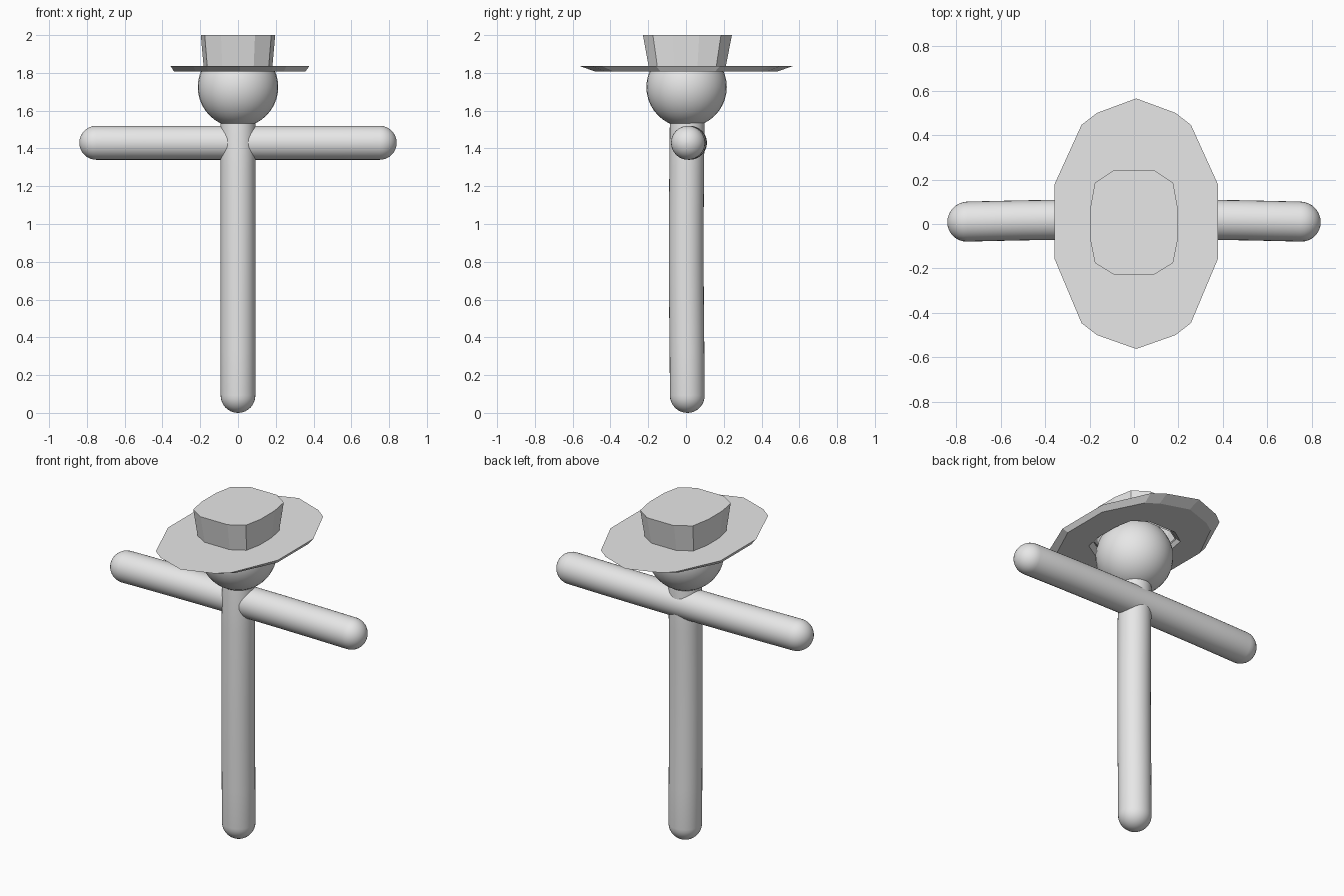
import bpy, bmesh, math

cube = bpy.data.objects.get("Cube")
if cube:
    bpy.data.objects.remove(cube)

grey = bpy.data.materials.new("light grey")
grey.use_nodes = True
grey.diffuse_color = (0.8, 0.8, 0.8, 1)
grey.node_tree.nodes["Principled BSDF"].inputs["Base Color"].default_value = (0.8, 0.8, 0.8, 1)


def finish(name, bm, smooth):
    bmesh.ops.recalc_face_normals(bm, faces=bm.faces)
    for f in bm.faces:
        f.smooth = smooth
    mesh = bpy.data.meshes.new(name)
    bm.to_mesh(mesh)
    bm.free()
    mesh.materials.append(grey)
    ob = bpy.data.objects.new(name, mesh)
    bpy.context.collection.objects.link(ob)
    return ob


def add_ring(bm, points):
    return [bm.verts.new(p) for p in points]


def bridge(bm, a, b):
    n = len(a)
    for i in range(n):
        j = (i + 1) % n
        bm.faces.new((a[i], a[j], b[j], b[i]))


def capsule(name, start, end, radius, place, sides=32, steps=8, spans=6):
    """Round-ended rod; place(t, u, v) maps length and cross-section to x, y, z."""
    stations = []
    for k in range(steps + 1):
        a = math.pi / 2 * (k + 0.15) / (steps + 0.15)
        stations.append((radius - radius * math.cos(a), radius * math.sin(a)))
    length = end - start
    body = [(radius + (length - 2 * radius) * k / spans, radius) for k in range(1, spans)]
    stations += body + [(length - t, r) for t, r in reversed(stations)]
    bm = bmesh.new()
    rings = []
    for t, r in stations:
        angles = [2 * math.pi * i / sides for i in range(sides)]
        rings.append(add_ring(bm, [place(start + t, r * math.cos(a), r * math.sin(a)) for a in angles]))
    for a, b in zip(rings, rings[1:]):
        bridge(bm, a, b)
    bm.faces.new(rings[0])
    bm.faces.new(rings[-1])
    return finish(name, bm, True)


# Post and crossbar, each very slightly bowed
capsule("body_post", 0.0, 1.62, 0.092,
        lambda t, u, v: (u, v + 0.004 + 0.003 * math.cos(3.6 * t), t))
capsule("arms_crossbar", -0.84, 0.84, 0.09,
        lambda t, u, v: (t, u + 0.021 - 0.018 * t * t, 1.43 + v))

# Head
bm = bmesh.new()
bmesh.ops.create_uvsphere(bm, u_segments=32, v_segments=20, radius=0.213)
head = finish("head", bm, True)
head.location = (0, 0.003, 1.725)


# Hat outlines, taken from one side and mirrored in x
def mirrored(half, dx=0.0):
    left = [(-x, y) for x, y in reversed(half) if x > 0]
    return [(x + dx, y) for x, y in half + left]


def level(outline, z, sx=1.0, sy=1.0):
    return [(x * sx, y * sy, z) for x, y in outline]


crown = mirrored([(0.09, 0.243), (0.176, 0.185), (0.197, 0.07),
                  (0.197, -0.07), (0.176, -0.175), (0.09, -0.228)])
brim = mirrored([(0, 0.565), (0.176, 0.5), (0.246, 0.446), (0.367, 0.18),
                 (0.367, -0.158), (0.246, -0.446), (0.176, -0.5), (0, -0.562)], 0.01)

# Crown, open underneath
bm = bmesh.new()
base = add_ring(bm, level(crown, 1.825, 0.92, 0.86))
top = add_ring(bm, level(crown, 2.0))
bridge(bm, base, top)
bm.faces.new(top)
finish("hat_crown", bm, False)

# Brim: a bevelled plate with an opening for the head
bm = bmesh.new()
levels = []
for z, bx, by, hx, hy in ((1.808, 0.95, 0.86, 1.0, 1.0), (1.836, 1, 1, 0.92, 0.86)):
    outer = add_ring(bm, level(brim, z, bx, by))
    inner = add_ring(bm, level(crown, z, hx, hy))
    edges = []
    for loop in (outer, inner):
        edges += [bm.edges.new((loop[i - 1], loop[i])) for i in range(len(loop))]
    bmesh.ops.triangle_fill(bm, edges=edges, use_beauty=True)
    levels.append((outer, inner))
bridge(bm, levels[0][0], levels[1][0])
bridge(bm, levels[0][1], levels[1][1])
finish("hat_brim", bm, False)
